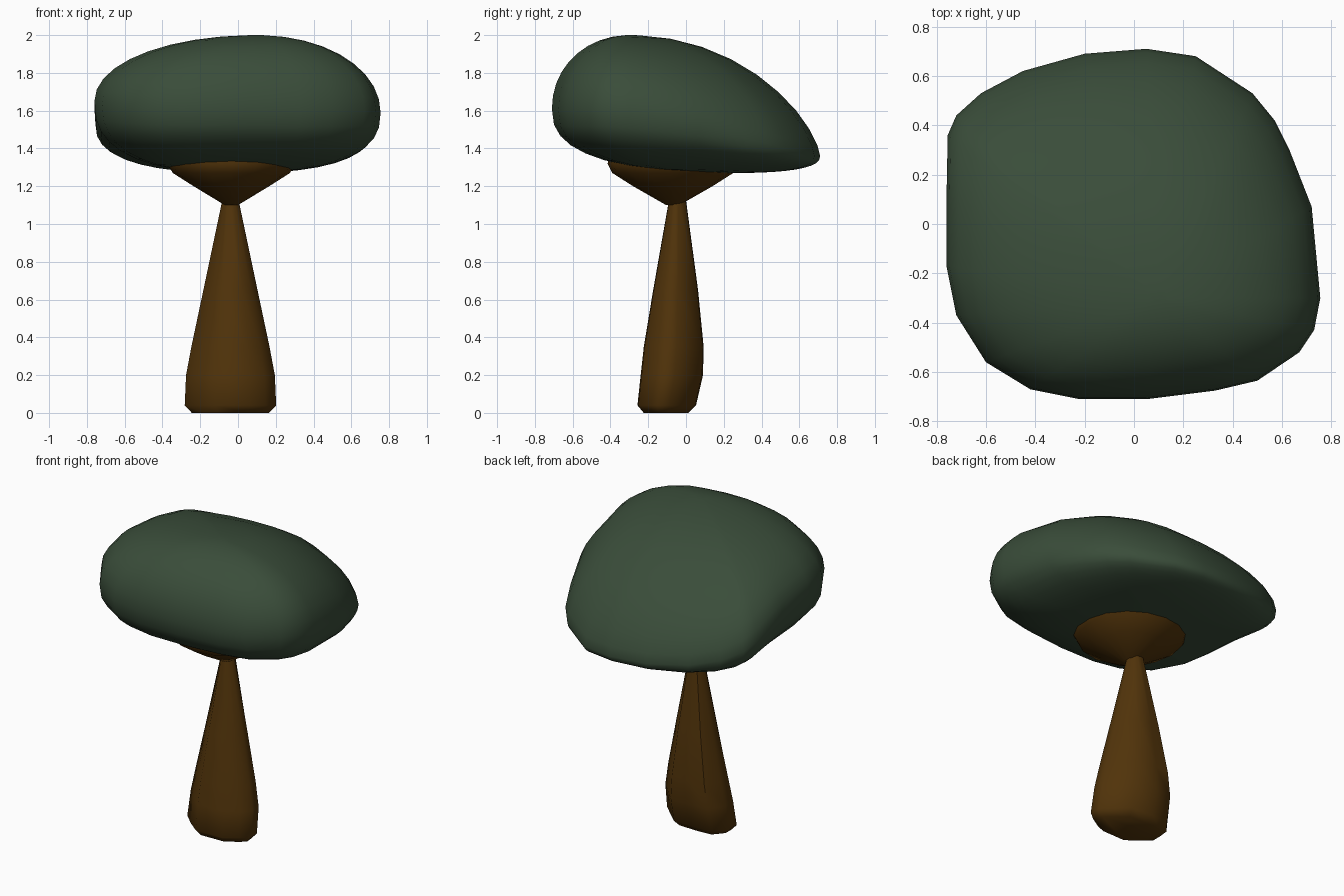
import bpy, bmesh, math

if "Cube" in bpy.data.objects:
    bpy.data.objects.remove(bpy.data.objects["Cube"])


def material(name, rgb):
    m = bpy.data.materials.new(name)
    m.diffuse_color = (*rgb, 1)
    m.use_nodes = True
    m.node_tree.nodes["Principled BSDF"].inputs["Base Color"].default_value = m.diffuse_color
    return m


leaf = material("leaf green", (0.042, 0.074, 0.042))
bark = material("bark brown", (0.081, 0.033, 0.003))


def loft(name, rings, mat, angle):
    """Skin a stack of equal-length point rings (bottom to top) and cap both ends."""
    bm = bmesh.new()
    rows = [[bm.verts.new(p) for p in ring] for ring in rings]
    n = len(rows[0])
    for a, b in zip(rows, rows[1:]):
        for i in range(n):
            j = (i + 1) % n
            bm.faces.new((a[i], a[j], b[j], b[i]))
    bm.faces.new(rows[0][::-1])
    bm.faces.new(rows[-1])
    bmesh.ops.recalc_face_normals(bm, faces=bm.faces)
    me = bpy.data.meshes.new(name)
    bm.to_mesh(me)
    bm.free()
    me.materials.append(mat)
    ob = bpy.data.objects.new(name, me)
    bpy.context.collection.objects.link(ob)
    bpy.ops.object.select_all(action='DESELECT')
    ob.select_set(True)
    bpy.context.view_layer.objects.active = ob
    bpy.ops.object.shade_smooth_by_angle(angle=math.radians(angle))
    return ob


# Canopy: a tilted widest rim drawn in towards an offset top and bottom pole
rim = [(-.76, -.17, 1.65), (-.72, -.37, 1.64), (-.60, -.56, 1.62), (-.42, -.67, 1.61),
       (-.22, -.71, 1.61), (.05, -.71, 1.61), (.33, -.675, 1.60), (.50, -.635, 1.60),
       (.67, -.52, 1.60), (.73, -.43, 1.60), (.755, -.30, 1.59), (.72, .07, 1.53),
       (.63, .30, 1.46), (.57, .42, 1.43), (.48, .53, 1.40), (.25, .68, 1.36),
       (.05, .71, 1.36), (-.20, .69, 1.37), (-.45, .62, 1.40), (-.62, .53, 1.44),
       (-.72, .44, 1.49), (-.755, .36, 1.53), (-.76, .10, 1.61)]
top_pole, bottom_pole = (.1, -.3, 2.0), (0, .25, 1.27)
STEPS = 9
canopy = []
for k in range(-STEPS, STEPS + 1):
    phi = abs(k) / STEPS * math.pi / 2 * 0.97
    ring = []
    for x, y, z in rim:
        if k > 0:
            # The top slopes down flatter towards the back right
            pole, e = top_pole, 0.97 + 0.4 * min(1, max(0, (y + .3 * x + .1) / .8))
            inward = 1 - math.cos(phi) ** .98
        else:
            pole, e = bottom_pole, .78
            inward = 1 - math.cos(phi) ** .82
        lift = math.sin(phi) ** e if k else 0
        ring.append((x + (pole[0] - x) * inward, y + (pole[1] - y) * inward,
                     z + (pole[2] - z) * lift))
    canopy.append(ring)
loft("canopy", canopy, leaf, 60)

# Trunk: lumpy root section tapering to a thin neck
section = [(-.275, -.01), (-.21, .08), (-.10, .09), (.05, .085), (.19, -.06), (.195, -.13),
           (.14, -.18), (.06, -.235), (-.12, -.24), (-.20, -.17), (-.275, -.09)]
levels = [(0, .87, .72, -.105), (.04, 1.03, .94, -.102), (.20, 1, 1, -.075),
          (.35, .88, .96, -.065), (.65, .61, .72, -.055), (1.13, .18, .27, -.045)]
loft("trunk", [[((x + .04) * sx - .04, (y + .075) * sy + cy, z) for x, y in section]
               for z, sx, sy, cy in levels], bark, 50)

# Branch crown: flared cone that carries the canopy
flare = [(1.10, .035, .035), (1.20, .20, .21), (1.27, .31, .32), (1.32, .34, .345), (1.38, .34, .33)]
loft("branch_crown", [[(-.035 + rx * math.cos(a), -.07 + ry * math.sin(a), z)
                       for a in (math.tau * i / 16 for i in range(16))]
                      for z, rx, ry in flare], bark, 50)
